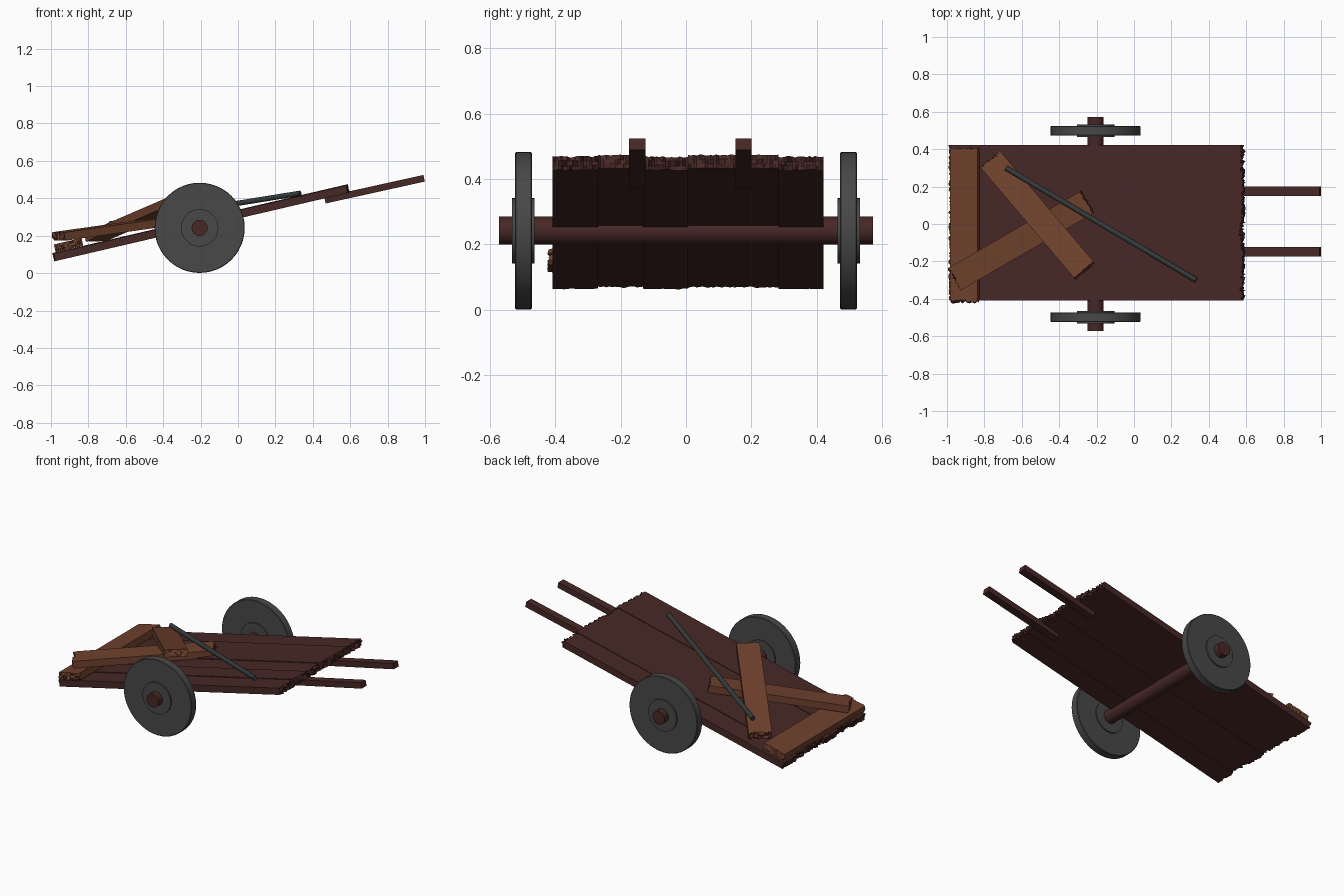
import bpy, bmesh, math, random
from mathutils import Vector, Matrix

if "Cube" in bpy.data.objects:
    bpy.data.objects.remove(bpy.data.objects["Cube"])

random.seed(4)


def material(name, rgb):
    m = bpy.data.materials.new(name)
    m.diffuse_color = (*rgb, 1)
    m.use_nodes = True
    m.node_tree.nodes["Principled BSDF"].inputs["Base Color"].default_value = m.diffuse_color
    return m


DARK_WOOD = material("dark_wood", (0.062, 0.021, 0.019))
BROWN_WOOD = material("brown_wood", (0.155, 0.052, 0.025))
STONE_GREY = material("wheel_grey", (0.065, 0.065, 0.065))
IRON = material("iron", (0.035, 0.042, 0.042))


def finish(bm, name, mat, matrix):
    me = bpy.data.meshes.new(name)
    bmesh.ops.recalc_face_normals(bm, faces=bm.faces)
    bm.to_mesh(me)
    bm.free()
    me.materials.append(mat)
    ob = bpy.data.objects.new(name, me)
    ob.matrix_world = matrix
    bpy.context.collection.objects.link(ob)
    return ob


def frame(start, end, side=None):
    """Matrix centred between two points, x along them, y level or along side."""
    a, b = Vector(start), Vector(end)
    x = (b - a).normalized()
    y = Vector(side) if side else Vector((0, 0, 1)).cross(x)
    z = x.cross(y).normalized()
    y = z.cross(x)
    m = Matrix((x, y, z)).transposed().to_4x4()
    m.translation = (a + b) / 2
    return m, (b - a).length


def plank(name, start, end, width, thick, mat, jag=(0, 0), side=None):
    """Board between two points; jag is the splinter depth at start and end."""
    m, length = frame(start, end, side)
    bm = bmesh.new()
    nw, nt = (16, 3) if max(jag) > 0 else (1, 1)
    bmesh.ops.create_grid(bm, x_segments=nw, y_segments=nt, size=0.5)
    for v in bm.verts:
        v.co = Vector((-length / 2, v.co.x * width, v.co.y * thick))
    ext = bmesh.ops.extrude_face_region(bm, geom=bm.faces[:], use_keep_orig=True)
    far = [g for g in ext["geom"] if isinstance(g, bmesh.types.BMVert)]
    bmesh.ops.translate(bm, verts=far, vec=(length, 0, 0))
    for v in bm.verts:
        if v.co.x < 0:
            v.co.x += random.uniform(0, jag[0])
        else:
            v.co.x -= random.uniform(0, jag[1])
    return finish(bm, name, mat, m)


def rod(name, start, end, radius, mat, sides=32, bevel=0):
    m, length = frame(start, end)
    bm = bmesh.new()
    bmesh.ops.create_cone(bm, cap_ends=True, segments=sides, radius1=radius,
                          radius2=radius, depth=length,
                          matrix=Matrix.Rotation(math.pi / 2, 4, 'Y'))
    if bevel:
        rims = [e for e in bm.edges if abs(e.verts[0].co.x - e.verts[1].co.x) < 1e-5]
        bmesh.ops.bevel(bm, geom=rims, offset=bevel, segments=1, affect='EDGES')
    ob = finish(bm, name, mat, m)
    bpy.context.view_layer.objects.active = ob
    ob.select_set(True)
    bpy.ops.object.shade_smooth_by_angle(angle=math.radians(30))
    ob.select_set(False)
    return ob


# Tilted bed of six boards with splintered ends
W = 0.1382
for i in range(6):
    y = -0.408 + W * (i + 0.5)
    dz = 0.004 if i in (1, 3, 4) else 0
    jag = (0.022, 0.014) if dz else (0.01, 0.026)
    plank(f"bed_board_{i + 1}", (-0.988, y, 0.083 + dz), (0.592, y, 0.451 + dz),
          W, 0.042, DARK_WOOD, jag)

# Pull handles
for n, y in (("front_handle", -0.149), ("back_handle", 0.176)):
    plank(n, (0.465, y, 0.390), (0.995, y, 0.507), 0.05, 0.036, DARK_WOOD)

# Axle and wheels with hubs
AX, AZ = -0.205, 0.242
rod("axle", (AX, -0.572, AZ), (AX, 0.572, AZ), 0.043, DARK_WOOD)
for n, s in (("front", -1), ("back", 1)):
    rod(n + "_wheel", (AX, s * 0.472, AZ), (AX, s * 0.523, AZ), 0.241, STONE_GREY, 48, 0.003)
    rod(n + "_hub", (AX, s * 0.464, AZ), (AX, s * 0.532, AZ), 0.1, STONE_GREY, 32)

# Loose boards piled on the lower end
plank("loose_cross_board", (-0.906, -0.425, 0.150), (-0.906, 0.408, 0.150),
      0.152, 0.042, BROWN_WOOD, (0.022, 0.006), side=(-0.973, 0, -0.229))
plank("loose_lower_board", (-0.965, -0.298, 0.195), (-0.245, 0.120, 0.297),
      0.137, 0.045, BROWN_WOOD, (0.02, 0.014))
plank("loose_upper_board", (-0.772, 0.350, 0.188), (-0.262, -0.252, 0.408),
      0.137, 0.045, BROWN_WOOD, (0.022, 0.008))

# Iron bar lying across the boards
rod("iron_bar", (-0.685, 0.300, 0.263), (0.332, -0.300, 0.427), 0.014, IRON, 12)
